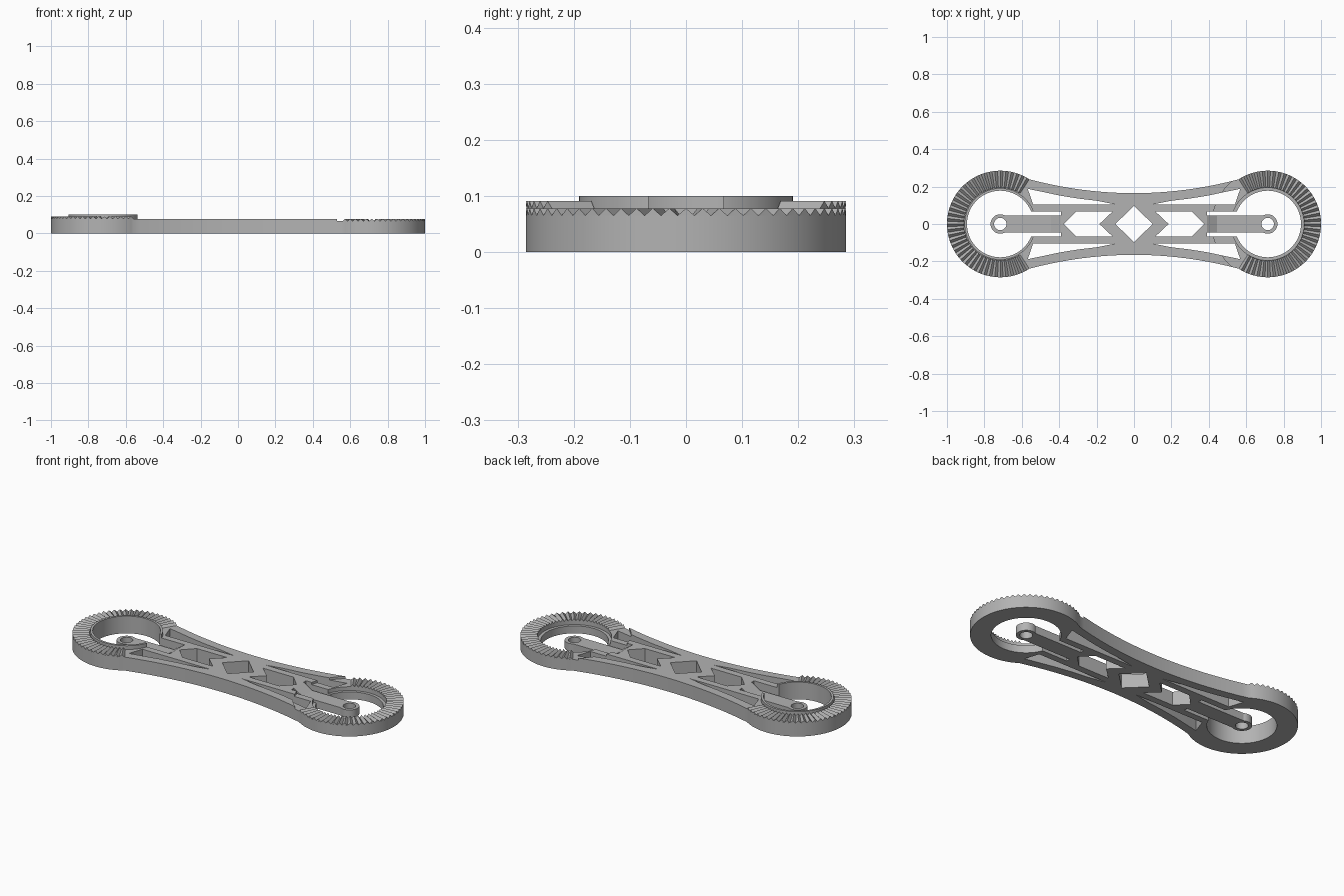
import bpy, bmesh
from math import sin, cos, pi, radians, hypot

cube = bpy.data.objects.get("Cube")
if cube:
    bpy.data.objects.remove(cube, do_unlink=True)

CX = 0.715            # ring centre distance from the middle
R_OUT, R_IN = 0.285, 0.178
TOP = 0.078           # deck height
RECESS = 0.065        # lowered face on the socket end
TOOTH_H = 0.013
TEETH = 41
PITCH = radians(6)
ARM_TOP = 0.045

grey = bpy.data.materials.new("grey plastic")
grey.use_nodes = True
colour = (0.45, 0.45, 0.45, 1)
grey.diffuse_color = colour
grey.node_tree.nodes["Principled BSDF"].inputs["Base Color"].default_value = colour


def finish(name, bm):
    bmesh.ops.recalc_face_normals(bm, faces=bm.faces)
    mesh = bpy.data.meshes.new(name)
    bm.to_mesh(mesh)
    bm.free()
    mesh.materials.append(grey)
    ob = bpy.data.objects.new(name, mesh)
    bpy.context.collection.objects.link(ob)
    return ob


def prism(name, points, low, high, place=lambda u, v, w: (u, v, w)):
    """Extrude a 2D outline between two levels."""
    bm = bmesh.new()
    a = [bm.verts.new(place(u, v, low)) for u, v in points]
    b = [bm.verts.new(place(u, v, high)) for u, v in points]
    bm.faces.new(a)
    bm.faces.new(b)
    n = len(points)
    for i in range(n):
        j = (i + 1) % n
        bm.faces.new((a[i], a[j], b[j], b[i]))
    return finish(name, bm)


def arc(cx, r, start, end, steps):
    return [(cx + r * cos(start + (end - start) * i / steps),
             r * sin(start + (end - start) * i / steps)) for i in range(steps + 1)]


def circle(cx, r, steps=96):
    return arc(cx, r, 0, 2 * pi, steps)[:-1]


def cut(target, cutter):
    """Subtract a cutter, then discard it."""
    cutter.hide_render = True
    mod = target.modifiers.new("cut", "BOOLEAN")
    mod.operation = "DIFFERENCE"
    mod.solver = "EXACT"
    mod.object = cutter
    bpy.context.view_layer.objects.active = target
    bpy.ops.object.modifier_apply(modifier=mod.name)
    bpy.data.objects.remove(cutter, do_unlink=True)


def cut_through(target, points):
    cut(target, prism("cutter", points, -0.1, 0.3))


def mirrored(points, sx, sy=1):
    return [(x * sx, y * sy) for x, y in points]


# Body outline: two round ends joined by concave sides
half = TEETH * PITCH / 2
end = arc(CX, R_OUT, -half, half, 2 * TEETH)
ex, ey = end[-1]
waist = 0.165


def side(x):
    return waist + (ey - waist) * (x / ex) ** 2


upper = [(ex - 2 * ex * i / 32, side(ex - 2 * ex * i / 32)) for i in range(1, 32)]
outline = end + upper + mirrored(end, -1)[::-1] + mirrored(upper, -1, -1)
body = prism("body", outline, 0, TOP)

# Lowered socket face and counterbore on the left end
cut(body, prism("cutter", circle(CX, 0.297), RECESS, 0.2))
cut(body, prism("cutter", circle(CX, 0.195), 0.043, 0.2))

# Openings repeated at both ends
slot = [(0.39, -0.067), (CX, -0.067), (CX, 0.067), (0.39, 0.067)]
window = [(0.375, 0), (0.31, 0.066), (0.115, 0.066),
          (0.185, 0), (0.115, -0.066), (0.31, -0.066)]
gusset = [(0.10, 0.105), (0.54, 0.105), (0.568, 0.188)]
gusset += [(x, side(x) - 0.05) for x in (0.5, 0.4, 0.3, 0.2)]
for sx in (1, -1):
    cut_through(body, circle(sx * CX, R_IN))
    cut_through(body, mirrored(slot, sx))
    cut_through(body, mirrored(window, sx))
    for sy in (1, -1):
        cut_through(body, mirrored(gusset, sx, sy))

# Centre diamond
cut_through(body, [(0.1, 0), (0, 0.097), (-0.1, 0), (0, -0.097)])

# Raised locating collar on the right end, open at the arm slot
collar = prism("collar", circle(-CX, 0.191), TOP - 0.004, 0.1)
cut_through(collar, circle(-CX, R_IN))
cut_through(collar, mirrored(slot, -1))


# Radial face teeth
def teeth(name, sx, base):
    bm = bmesh.new()
    for i in range(TEETH):
        a = -half + i * PITCH
        rings = []
        for r in (0.195, R_OUT):
            section = ((a, base - 0.003), (a, base), (a + PITCH / 2, base + TOOTH_H),
                       (a + PITCH, base), (a + PITCH, base - 0.003))
            rings.append([bm.verts.new((sx * (CX + r * cos(t)), r * sin(t), z))
                          for t, z in section])
        p, q = rings
        bm.faces.new(p)
        bm.faces.new(q)
        for j in range(5):
            k = (j + 1) % 5
            bm.faces.new((p[j], p[k], q[k], q[j]))
    return finish(name, bm)


teeth("left_teeth", 1, RECESS)
teeth("right_teeth", -1, TOP)

# Spring arms with a pierced round head and a sloped root
for word, sx in (("left", 1), ("right", -1)):
    shape = [(0.39, -0.045)] + arc(CX, 0.052, -radians(120), radians(120), 32) + [(0.39, 0.045)]
    arm = prism(word + "_arm", mirrored(shape, sx), 0, ARM_TOP)
    cut_through(arm, circle(sx * CX, 0.033, 48))
    ramp = [(0.39, ARM_TOP), (0.445, ARM_TOP), (0.39, TOP)]
    prism(word + "_arm_root", mirrored(ramp, sx), -0.045, 0.045,
          lambda u, v, w: (u, w, v))

# Smooth the round walls, keep the edges crisp
bpy.ops.object.select_all(action="DESELECT")
for ob in bpy.context.collection.objects:
    if ob.type == "MESH" and ob.data.materials and ob.data.materials[0] == grey:
        ob.select_set(True)
        bpy.context.view_layer.objects.active = ob
bpy.ops.object.shade_smooth_by_angle(angle=radians(20))
